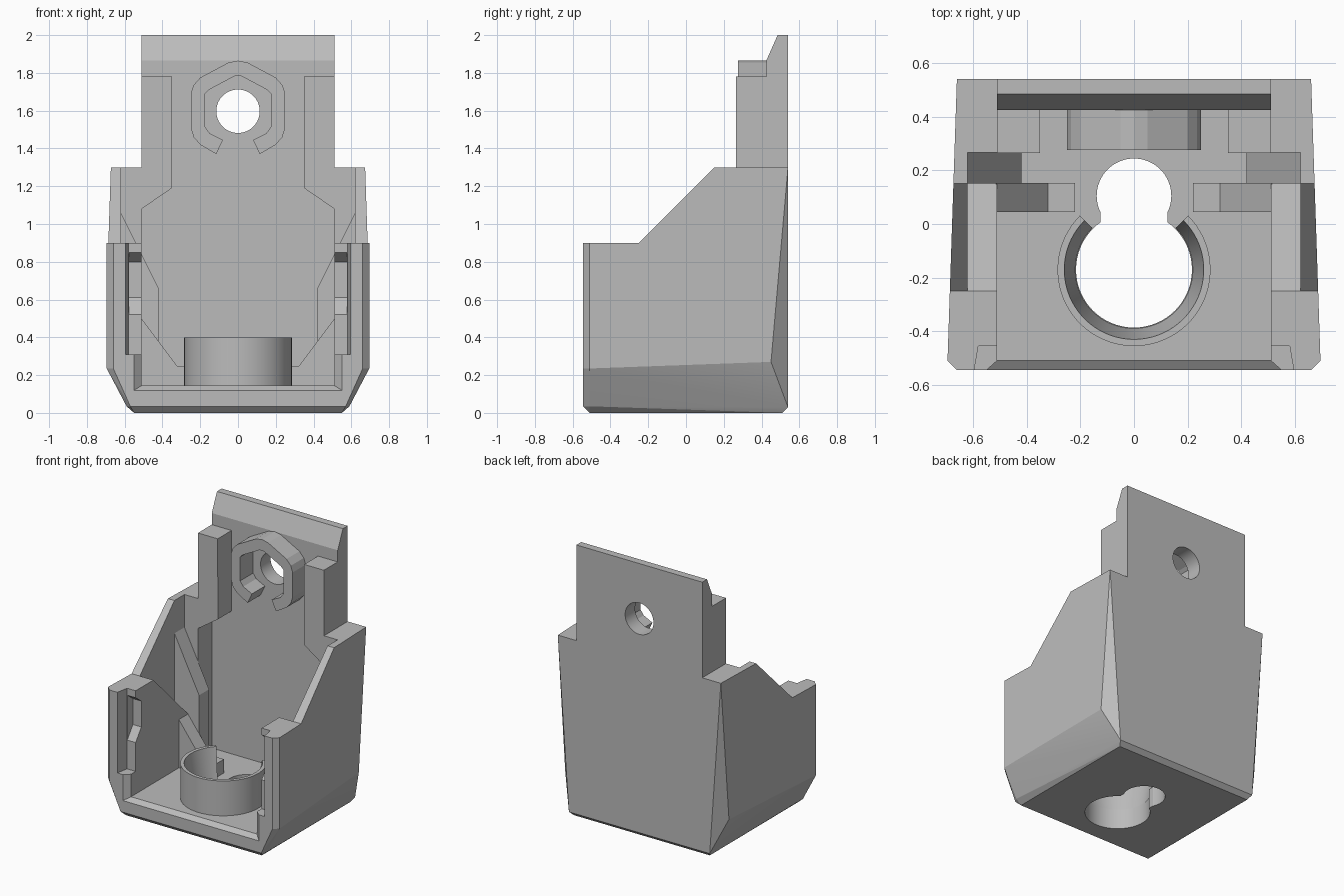
import bpy, bmesh, math

if "Cube" in bpy.data.objects:
    bpy.data.objects.remove(bpy.data.objects["Cube"])

grey = bpy.data.materials.new("plain_grey")
grey.diffuse_color = (0.5, 0.5, 0.5, 1)
grey.use_nodes = True
grey.node_tree.nodes["Principled BSDF"].inputs["Base Color"].default_value = grey.diffuse_color


def finish(bm, name):
    bmesh.ops.recalc_face_normals(bm, faces=bm.faces)
    me = bpy.data.meshes.new(name)
    bm.to_mesh(me)
    bm.free()
    me.materials.append(grey)
    ob = bpy.data.objects.new(name, me)
    bpy.context.collection.objects.link(ob)
    return ob


def prism(name, pts, axis, lo, hi):
    """Extrude a 2D outline along x (y,z points), y (x,z points) or z (x,y points)."""
    place = {"x": lambda p, t: (t, p[0], p[1]),
             "y": lambda p, t: (p[0], t, p[1]),
             "z": lambda p, t: (p[0], p[1], t)}[axis]
    bm = bmesh.new()
    a = [bm.verts.new(place(p, lo)) for p in pts]
    b = [bm.verts.new(place(p, hi)) for p in pts]
    bm.faces.new(a)
    bm.faces.new(b)
    n = len(pts)
    for i in range(n):
        bm.faces.new((a[i], a[(i + 1) % n], b[(i + 1) % n], b[i]))
    return finish(bm, name)


def mirrored(half):
    """Close a right-hand outline with its mirror image."""
    return half + [(-x, z) for x, z in reversed(half)]


def rect(x0, x1, y0, y1):
    return [(x0, y0), (x1, y0), (x1, y1), (x0, y1)]


def circle(cx, cy, r, n=64):
    return [(cx + r * math.cos(2 * math.pi * i / n), cy + r * math.sin(2 * math.pi * i / n))
            for i in range(n)]


def hull(name, half):
    """Convex hull of points mirrored in x."""
    bm = bmesh.new()
    for x, y, z in half:
        bm.verts.new((x, y, z))
        bm.verts.new((-x, y, z))
    bmesh.ops.convex_hull(bm, input=bm.verts)
    bmesh.ops.delete(bm, geom=[v for v in bm.verts if not v.link_faces], context="VERTS")
    bmesh.ops.dissolve_limit(bm, angle_limit=0.01, verts=bm.verts, edges=bm.edges)
    return finish(bm, name)


def combine(ob, tool, op="DIFFERENCE"):
    mod = ob.modifiers.new("bool", "BOOLEAN")
    mod.operation, mod.solver, mod.object = op, "EXACT", tool
    bpy.context.view_layer.objects.active = ob
    bpy.ops.object.modifier_apply(modifier=mod.name)
    bpy.data.objects.remove(tool)


# Tapered outer body with chamfered edges
body = hull("housing_body", [
    (.55, -.51, 0), (.55, .51, 0),
    (.57, -.545, .035), (.59, -.51, .035), (.57, .54, .03),
    (.66, -.545, .235), (.695, -.51, .235), (.663, .45, .27),
    (.66, -.545, 1.3), (.695, -.51, 1.3), (.66, .54, 1.3)])

# Upper back plate and its two columns
combine(body, prism("back_plate", [
    (.54, 1.2), (.54, 2), (.485, 2), (.425, 1.865), (.425, 1.78), (.265, 1.78), (.265, 1.2)],
    "x", -.51, .51), "UNION")

# Sloped side wall tops
combine(body, prism("cut", [(-.7, .9), (-.25, .9), (.25, 1.4), (.25, 1.5), (-.7, 1.5)], "x", -.8, .8))
# Main cavity
combine(body, prism("cut", rect(-.51, .51, .145, 1.5), "y", -.7, .15))
# Thin side walls above the inner slab
combine(body, prism("cut", [(-.35, 1), (.15, .5), (.15, 1.5), (-.35, 1.5)], "x", -.62, .62))
# Space between the corner blocks
combine(body, prism("cut", mirrored([(.42, .145), (.42, .66), (.62, 1.06), (.62, 1.5)]),
                    "y", .149, .266))
# Recess in the back wall, between the columns
combine(body, prism("cut", mirrored([(.51, .145), (.51, 1.08), (.35, 1.19), (.35, 1.95)]),
                    "y", .265, .425))
# Flared front opening, latch pocket and notch
combine(body, hull("cut", [(.51, -.509, .145), (.51, -.509, .31),
                           (.59, -.58, .095), (.59, -.58, .31)]))
combine(body, hull("cut", [(.58, -.455, .31), (.58, -.455, 1.2),
                           (.605, -.6, .31), (.605, -.6, 1.2)]))
combine(body, prism("cut", [(-.47, .86), (-.39, .8), (-.39, .61), (-.47, .5)], "x", -.578, .578))

# Keyhole in the floor and round hole in the back plate
combine(body, prism("cut", circle(0, -.17, .216), "z", -.1, .3))
combine(body, prism("cut", circle(0, .105, .139), "z", -.1, .3))
combine(body, prism("cut", rect(-.125, .125, -.03, .05), "z", -.1, .3))
combine(body, prism("cut", circle(0, 1.597, .115), "y", .3, .7))

# Gusset ribs on the floor
for s, side in ((-1, "left"), (1, "right")):
    prism("gusset_rib_" + side, [(s * x, z) for x, z in (
        (.22, .12), (.22, .245), (.32, .245), (.515, .505), (.515, .12))], "y", .045, .152)

# Open floor collar with a tapered bore
bm = bmesh.new()
prev = first = None
steps = 56
for i in range(steps + 1):
    a = math.radians(135 + 270 * i / steps)
    ring = [bm.verts.new((r * math.cos(a), -.17 + r * math.sin(a), z))
            for r, z in ((.285, .13), (.285, .4), (.26, .4), (.217, .13))]
    if prev:
        for k in range(4):
            bm.faces.new((prev[k], prev[(k + 1) % 4], ring[(k + 1) % 4], ring[k]))
    first = first or ring
    prev = ring
bm.faces.new(first)
bm.faces.new(prev)
collar = finish(bm, "floor_collar")

# Open hexagonal nut holder
outer = [(.115, 1.37), (.2, 1.42), (.235, 1.46), (.25, 1.51), (.25, 1.69), (.235, 1.735),
         (.2, 1.775), (.05, 1.855), (0, 1.865)]
inner = [(.08, 1.445), (.15, 1.48), (.175, 1.515), (.175, 1.69), (.155, 1.71), (.02, 1.782), (0, 1.785)]
right = outer + inner[::-1]
left_outer = [(-x, z) for x, z in outer[-2::-1]]
left_inner = [(-x, z) for x, z in inner[:-1]]
prism("nut_holder", outer + left_outer + left_inner + inner[::-1], "y", .275, .43)

# Smooth the round surfaces only
for ob in (body, collar):
    bpy.ops.object.select_all(action="DESELECT")
    ob.select_set(True)
    bpy.context.view_layer.objects.active = ob
    bpy.ops.object.shade_smooth_by_angle(angle=math.radians(12))
